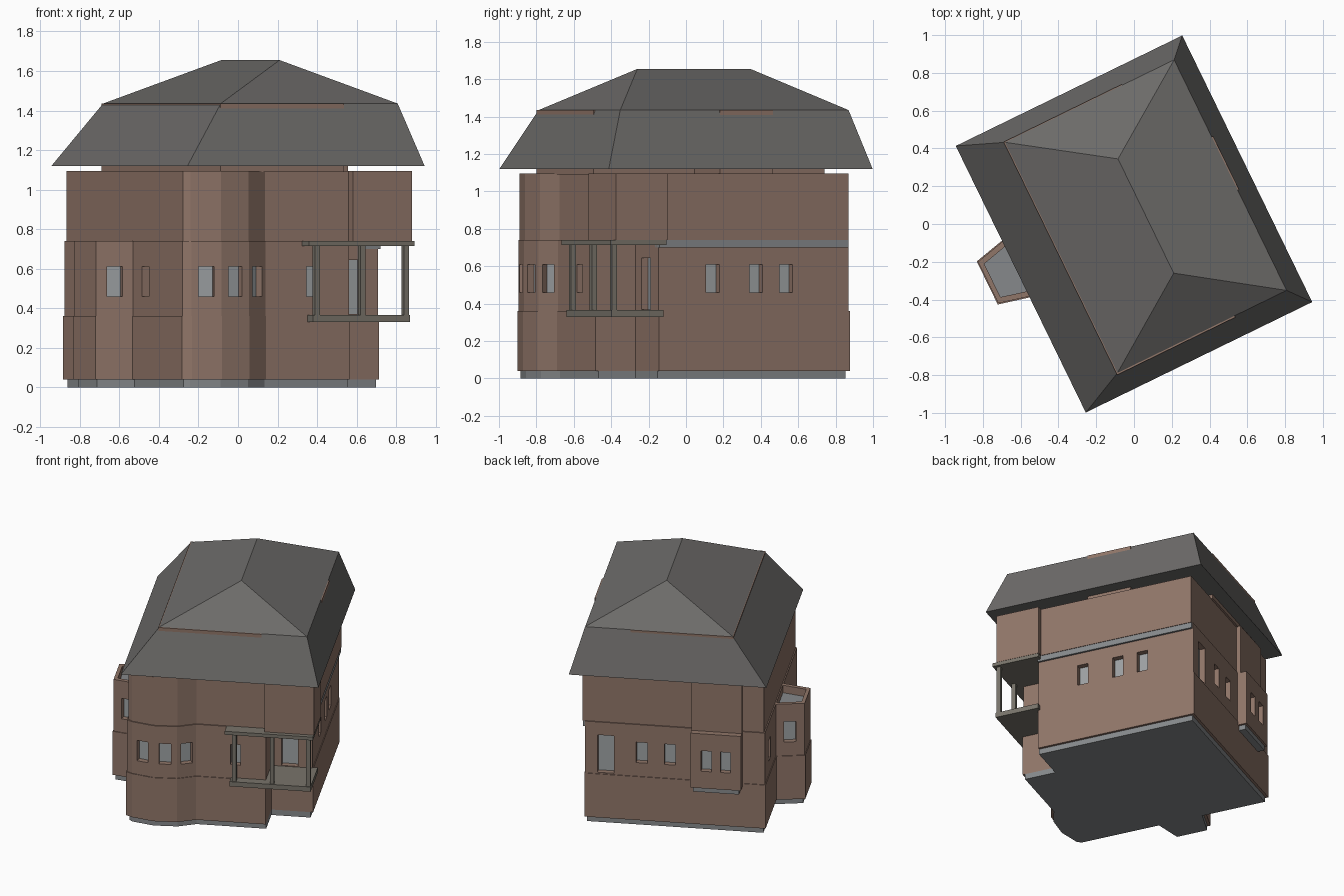
import bpy, bmesh, math
from mathutils import Matrix, Vector

if "Cube" in bpy.data.objects:
    bpy.data.objects.remove(bpy.data.objects["Cube"])

ROT = Matrix.Rotation(math.radians(26), 4, 'Z')   # the house stands turned on its plot


def material(name, rgb):
    m = bpy.data.materials.new(name)
    m.diffuse_color = (*rgb, 1)
    m.use_nodes = True
    m.node_tree.nodes["Principled BSDF"].inputs["Base Color"].default_value = m.diffuse_color
    return m


WALL = material("wall_brown", (0.28, 0.18, 0.14))
ROOF = material("roof_grey", (0.15, 0.145, 0.14))
STONE = material("stone_grey", (0.24, 0.25, 0.26))
DECK = material("deck_olive", (0.19, 0.175, 0.145))
GLASS = material("glass_grey", (0.34, 0.36, 0.37))


def finish(name, bm, mat):
    bmesh.ops.recalc_face_normals(bm, faces=bm.faces)
    me = bpy.data.meshes.new(name)
    bm.to_mesh(me)
    bm.free()
    ob = bpy.data.objects.new(name, me)
    bpy.context.collection.objects.link(ob)
    ob.matrix_world = ROT
    if mat:
        me.materials.append(mat)
    return ob


def add_prism(bm, pts, z0, z1):
    lo = [bm.verts.new((x, y, z0)) for x, y in pts]
    hi = [bm.verts.new((x, y, z1)) for x, y in pts]
    bm.faces.new(lo[::-1])
    bm.faces.new(hi)
    for i in range(len(pts)):
        j = (i + 1) % len(pts)
        bm.faces.new((lo[i], lo[j], hi[j], hi[i]))


def prism(name, pts, z0, z1, mat):
    bm = bmesh.new()
    add_prism(bm, pts, z0, z1)
    return finish(name, bm, mat)


def rect(x0, x1, y0, y1):
    return [(x0, y0), (x1, y0), (x1, y1), (x0, y1)]


def box(name, x0, x1, y0, y1, z0, z1, mat):
    return prism(name, rect(x0, x1, y0, y1), z0, z1, mat)


# Floor plan: bow window at one corner, notch for the porch at the other
BOW = [(-0.605, -0.694), (-0.455, -0.735), (-0.295, -0.725), (-0.175, -0.668)]


def plan(d, right):
    return ([(-0.634 - d, -0.668 - d)] + [(x, y - d) for x, y in BOW] +
            [(0.295, -0.668 - d), (0.295, -0.443), (right, -0.443),
             (right, 0.68 + d), (-0.634 - d, 0.68 + d)])


def bay_plan(d):
    return [(-0.55, -0.13 - d), (-0.83 - d, -0.062 - d), (-0.83 - d, 0.182 + d), (-0.55, 0.25 + d)]


# Storeys
prism("foundation", plan(-0.005, 0.56), 0, 0.04, STONE)
prism("ground_storey", plan(0.013, 0.577), 0.04, 0.36, WALL)
middle = prism("middle_storey", plan(0.008, 0.572), 0.36, 0.74, WALL)
prism("upper_storey", plan(0, 0.59), 0.74, 1.095, WALL)
box("upper_corner_room", 0.295, 0.627, -0.723, -0.417, 0.74, 1.095, WALL)
box("overhang_band", 0.5, 0.586, -0.443, 0.68, 0.70, 0.74, STONE)

# Side bay with a parapet terrace on top
prism("side_bay_foundation", bay_plan(-0.012), 0, 0.04, STONE)
prism("side_bay_ground", bay_plan(0.005), 0.04, 0.36, WALL)
side_bay = prism("side_bay_middle", bay_plan(0), 0.36, 0.68, WALL)
prism("terrace_floor", bay_plan(-0.02), 0.68, 0.685, STONE)
outer, inner = bay_plan(0), [(-0.55, -0.1), (-0.805, -0.038), (-0.805, 0.158), (-0.55, 0.22)]
prism("terrace_parapet", outer + inner[::-1], 0.68, 0.74, WALL)

# Hanging bay at the back
back_bay = box("back_bay", -0.49, -0.15, 0.6, 0.755, 0.335, 0.735, WALL)
box("back_bay_base", -0.475, -0.165, 0.6, 0.74, 0.30, 0.335, STONE)
box("back_bay_upper", -0.49, -0.15, 0.6, 0.71, 0.735, 1.095, WALL)

# Corner porch
box("porch_deck", 0.06, 0.607, -0.74, -0.43, 0.33, 0.365, DECK)
box("porch_canopy", 0.03, 0.625, -0.755, -0.42, 0.715, 0.74, DECK)
for i, x in enumerate((0.09, 0.345, 0.59)):
    box(f"porch_post_{i + 1}", x - 0.014, x + 0.014, -0.734, -0.706, 0.365, 0.715, DECK)

# Attic cross, which shows as thin strips at the roof break
box("attic_main", -0.43, 0.266, -0.679, 0.693, 1.09, 1.435, WALL)
box("attic_side", 0.2, 0.58, -0.08, 0.234, 1.09, 1.435, WALL)

# Roof: steep skirt with a hipped cap
bm = bmesh.new()
eave = [bm.verts.new((x, y, 1.12)) for x, y in rect(-0.667, 0.667, -0.785, 0.785)]
knee = [bm.verts.new((x, y, 1.435)) for x, y in rect(-0.424, 0.572, -0.67, 0.688)]
ridge = [bm.verts.new((0.075, y, 1.655)) for y in (-0.326, 0.347)]
bm.faces.new(eave[::-1])
for i in range(4):
    j = (i + 1) % 4
    bm.faces.new((eave[i], eave[j], knee[j], knee[i]))
bm.faces.new((knee[0], knee[1], ridge[0]))
bm.faces.new((knee[1], knee[2], ridge[1], ridge[0]))
bm.faces.new((knee[2], knee[3], ridge[1]))
bm.faces.new((knee[3], knee[0], ridge[0], ridge[1]))
finish("roof", bm, ROOF)

# Windows: (centre, outward normal, width, bottom, top)
LOW, HIGH = 0.46, 0.61
windows = [((x, 0.688), (0, 1), 0.075, LOW, HIGH) for x in (0.19, 0.0)]
windows += [((x, 0.755), (0, 1), 0.07, LOW, HIGH) for x in (-0.256, -0.386)]
windows += [((0.572, y), (1, 0), 0.078, LOW, HIGH) for y in (-0.12, 0.137, 0.315)]
windows += [((-0.642, y), (-1, 0), 0.08, LOW, HIGH) for y in (-0.25, 0.5)]
windows += [((0.09, -0.676), (0, -1), 0.067, LOW, HIGH),
            ((0.433, 0.688), (0, 1), 0.11, 0.37, 0.645),
            ((0.42, -0.443), (0, -1), 0.11, 0.37, 0.645)]
bow = [(x, y - 0.008) for x, y in BOW]
side = bay_plan(0)
faces = list(zip(bow, bow[1:])) + [((-0.83, -0.062), (-0.642, -0.108)),
                                   ((-0.642, 0.228), (-0.83, 0.182))]
for a, b in faces:
    a, b = Vector(a), Vector(b)
    t = (b - a).normalized()
    windows.append(((a + b) / 2, (t.y, -t.x), 0.08, LOW, HIGH))


def window_prisms(name, near, far, mat):
    bm = bmesh.new()
    for c, n, w, z0, z1 in windows:
        c, n = Vector(c), Vector(n)
        t = Vector((-n.y, n.x)) * w / 2
        add_prism(bm, [c + n * far - t, c + n * near - t, c + n * near + t, c + n * far + t], z0, z1)
    return finish(name, bm, mat)


cutter = window_prisms("window_cutter", 0.02, -0.045, None)
cutter.hide_render = True
cutter.hide_set(True)
for ob in (middle, side_bay, back_bay):
    m = ob.modifiers.new("window_openings", 'BOOLEAN')
    m.operation = 'DIFFERENCE'
    m.solver = 'EXACT'
    m.object = cutter
window_prisms("window_panes", -0.04, -0.05, GLASS)
